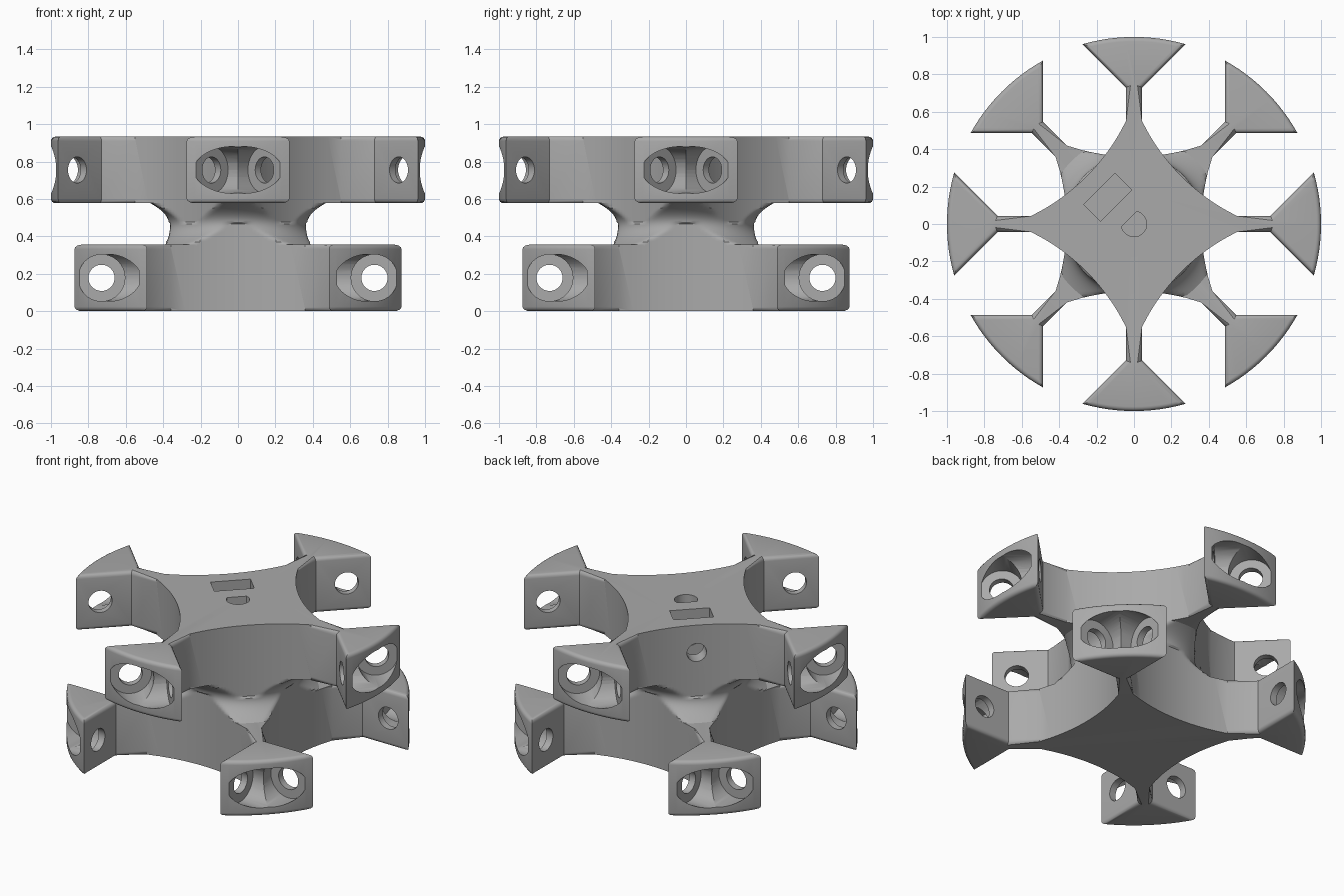
import bpy, bmesh
from math import pi, cos, sin, sqrt, hypot, atan2
from mathutils import Matrix, Vector

if "Cube" in bpy.data.objects:
    bpy.data.objects.remove(bpy.data.objects["Cube"])

grey = bpy.data.materials.new("mid_grey")
grey.use_nodes = True
colour = (0.4, 0.4, 0.4, 1)
grey.diffuse_color = colour
grey.node_tree.nodes["Principled BSDF"].inputs["Base Color"].default_value = colour

HEIGHT, UPPER_Z = 0.356, 0.577
NECK, NECK_IN, NECK_OUT = 0.043, 0.55, 0.73
WALL_R, WALL_D = 1.119, 1.479        # radius and centre distance of the concave walls
CROSS = 1.032                        # where the two axles of a head meet


def rot(a, axis="Z"):
    return Matrix.Rotation(a, 4, axis)


def make(name, bm):
    bmesh.ops.recalc_face_normals(bm, faces=bm.faces)
    mesh = bpy.data.meshes.new(name)
    bm.to_mesh(mesh)
    bm.free()
    mesh.materials.append(grey)
    ob = bpy.data.objects.new(name, mesh)
    bpy.context.collection.objects.link(ob)
    return ob


def loft(bm, rings):
    """Closed solid through rings of equal point count."""
    loops = [[bm.verts.new(p) for p in ring] for ring in rings]
    n = len(loops[0])
    for a, b in zip(loops, loops[1:]):
        for i in range(n):
            j = (i + 1) % n
            bm.faces.new((a[i], a[j], b[j], b[i]))
    bm.faces.new(loops[0][::-1])
    bm.faces.new(loops[-1])


def lathe(bm, profile, matrix, steps=40):
    loft(bm, [[matrix @ Vector((r * cos(2 * pi * i / steps), r * sin(2 * pi * i / steps), z))
               for i in range(steps)] for r, z in profile])


def cut(target, bm):
    cutter = make("cutter", bm)
    cutter.hide_render = True
    mod = target.modifiers.new("cut", "BOOLEAN")
    mod.operation, mod.solver, mod.object = "DIFFERENCE", "EXACT", cutter
    bpy.context.view_layer.objects.active = target
    bpy.ops.object.modifier_apply(modifier=mod.name)
    bpy.data.objects.remove(cutter)


def smooth(ob):
    bpy.ops.object.select_all(action="DESELECT")
    ob.select_set(True)
    bpy.context.view_layer.objects.active = ob
    bpy.ops.object.shade_smooth_by_angle(angle=0.55)


def wall_radius(angle):
    """Distance from the axis to the concave wall, for arms on the axes."""
    phi = angle % (pi / 2) - pi / 4
    return WALL_D * cos(phi) - sqrt(WALL_R ** 2 - (WALL_D * sin(phi)) ** 2)


def star_outline(turn):
    # flank runs at 45 degrees until it meets the unit rim circle
    b = NECK_OUT + NECK
    s = (-b + sqrt(b * b - 2 * (NECK_OUT ** 2 + NECK ** 2 - 1))) / 2
    tip = atan2(NECK + s, NECK_OUT + s)
    arm = [(NECK_IN, -NECK), (NECK_OUT, -NECK)]
    arm += [(cos(tip * k / 6), sin(tip * k / 6)) for k in range(-6, 7)]
    arm += [(NECK_OUT, NECK), (NECK_IN, NECK)]
    start = atan2(NECK, NECK_IN)
    for k in range(1, 16):
        a = start + (pi / 2 - 2 * start) * k / 16
        arm.append((wall_radius(a) * cos(a), wall_radius(a) * sin(a)))
    return [rot(turn + q * pi / 2) @ Vector((x, y, 0)) for q in range(4) for x, y in arm]


def star(name, z, turn):
    bm = bmesh.new()
    points = star_outline(turn)
    loft(bm, [[p + Vector((0, 0, h)) for p in points] for h in (z, z + HEIGHT)])

    def radius(e):
        return min(hypot(v.co.x, v.co.y) for v in e.verts)

    def upright(e):
        return abs(e.verts[0].co.z - e.verts[1].co.z) > 0.1

    # round the head corners, then the rims of heads and necks
    corners = [e for e in bm.edges if upright(e) and radius(e) > 0.9
               and e.calc_face_angle(0) > 0.6]
    bmesh.ops.bevel(bm, geom=corners, offset=0.05, segments=5, profile=0.5, affect="EDGES")
    rims = [e for e in bm.edges if not upright(e) and radius(e) > NECK_IN - 0.01]
    bmesh.ops.bevel(bm, geom=rims, offset=0.024, segments=4, profile=0.5,
                    affect="EDGES", clamp_overlap=True)
    ob = make(name, bm)

    # stepped axle pockets, one set for each flank direction
    pocket = [(0.07, -0.33), (0.07, -0.2), (0.125, -0.2), (0.125, 0.4)]
    for side in (1, -1):
        bm = bmesh.new()
        for q in range(4):
            place = (rot(turn + q * pi / 2) @ Matrix.Translation((CROSS, 0, z + HEIGHT / 2))
                     @ rot(side * pi / 4) @ rot(pi / 2, "Y"))
            lathe(bm, pocket, place)
        cut(ob, bm)
    return ob


lower = star("lower_arm_star", 0, pi / 4)
upper = star("upper_arm_star", UPPER_Z, 0)

# nut slot, D-shaped shaft hole and set screw hole in the upper star
bm = bmesh.new()
bmesh.ops.create_cube(bm, size=1, matrix=Matrix.Translation((-0.14, 0.143, 0.82)) @ rot(pi / 4)
                      @ Matrix.Diagonal((0.237, 0.127, 0.36, 1)))
cut(upper, bm)

bm = bmesh.new()
half = 0.32 * pi
shaft = [(0.068 * cos(a), 0.068 * sin(a)) for a in
         [-pi / 4 - pi + half + (2 * pi - 2 * half) * k / 24 for k in range(25)]]
loft(bm, [[(x, y, z) for x, y in shaft] for z in (0.62, 1.1)])
cut(upper, bm)

bm = bmesh.new()
lathe(bm, [(0.058, 0.02), (0.058, 0.6)],
      Matrix.Translation((0, 0, 0.757)) @ rot(3 * pi / 4) @ rot(pi / 2, "Y"))
cut(upper, bm)

# waisted column, trimmed by the concave walls of the nearer star
bm = bmesh.new()
rings, mid, steps, levels = [], 0.468, 128, 24
for k in range(levels + 1):
    z = HEIGHT - 0.004 + (UPPER_Z - HEIGHT + 0.008) * k / levels
    flare = 0.37 + 0.1 * ((z - mid) / 0.11) ** 2
    turn = pi / 4 if z < mid else 0
    ring = []
    for i in range(steps):
        a = 2 * pi * i / steps
        r = min(flare, wall_radius(a - turn))
        ring.append((r * cos(a), r * sin(a), z))
    rings.append(ring)
loft(bm, rings)
column = make("centre_column", bm)

for ob in (lower, upper, column):
    smooth(ob)
